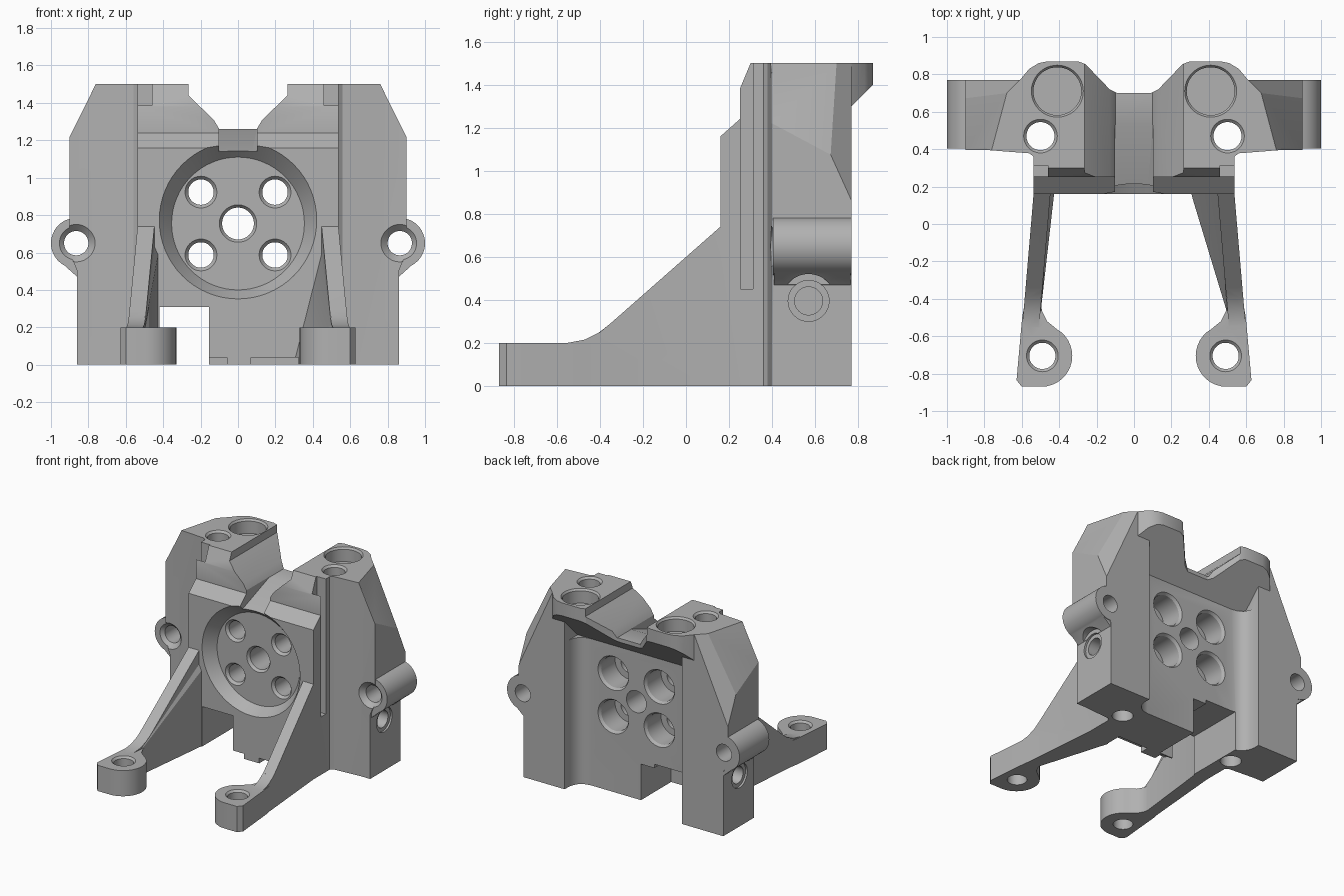
import bpy, bmesh, math
from mathutils import Matrix

cube = bpy.data.objects.get("Cube")
if cube:
    bpy.data.objects.remove(cube, do_unlink=True)

metal = bpy.data.materials.new("plain grey metal")
metal.use_nodes = True
GREY = (0.44, 0.44, 0.44, 1)
metal.diffuse_color = GREY
metal.node_tree.nodes["Principled BSDF"].inputs["Base Color"].default_value = GREY

solids, cutters = [], []


def finish(bm, name, group, mirror=False):
    """Store a closed shape, and its mirrored twin if wanted."""
    bmesh.ops.recalc_face_normals(bm, faces=bm.faces)
    for side in ((1, -1) if mirror else (1,)):
        mesh = bpy.data.meshes.new(name)
        bm.to_mesh(mesh)
        if side < 0:
            mesh.transform(Matrix.Scale(-1, 4, (1, 0, 0)))
            mesh.flip_normals()
        obj = bpy.data.objects.new(name, mesh)
        obj.hide_render = True
        bpy.context.collection.objects.link(obj)
        group.append(obj)
    bm.free()


def place(p, axis, t):
    return {"x": (t, *p), "y": (p[0], t, p[1]), "z": (*p, t)}[axis]


def loft(rings):
    """Skin a row of equal rings and cap both ends."""
    bm = bmesh.new()
    rings = [[bm.verts.new(p) for p in ring] for ring in rings]
    bm.faces.new(rings[0])
    bm.faces.new(rings[-1])
    for low, high in zip(rings, rings[1:]):
        for i in range(len(low)):
            j = (i + 1) % len(low)
            bm.faces.new((low[i], low[j], high[j], high[i]))
    bmesh.ops.recalc_face_normals(bm, faces=bm.faces)
    return bm


def prism(points, axis, a, b):
    """Extrude a 2D outline along an axis from a to b."""
    return loft([[place(p, axis, t) for p in points] for t in (a, b)])


def box(x1, x2, y1, y2, z1, z2):
    return prism([(x1, y1), (x2, y1), (x2, y2), (x1, y2)], "z", z1, z2)


def turned(centre, axis, steps, sides=48):
    """Round shape along an axis from (position, radius) steps."""
    angles = [2 * math.pi * i / sides for i in range(sides)]
    return loft([[place((centre[0] + r * math.cos(a), centre[1] + r * math.sin(a)), axis, t)
                  for a in angles] for t, r in steps])


def slice_off(bm, point, normal):
    """Remove the side the normal points to and cap the cut."""
    cut = bmesh.ops.bisect_plane(bm, geom=bm.verts[:] + bm.edges[:] + bm.faces[:],
                                 plane_co=point, plane_no=normal, clear_outer=True)
    edges = [e for e in cut["geom_cut"] if isinstance(e, bmesh.types.BMEdge)]
    bmesh.ops.contextual_create(bm, geom=edges)


def hull(points):
    bm = bmesh.new()
    for p in points:
        bm.verts.new(p)
    bmesh.ops.convex_hull(bm, input=bm.verts)
    return bm


# Central wall with stepped top
BACK = .61
wall = [(.16, 0), (BACK, 0), (BACK, 1.5), (.30, 1.5), (.25, 1.38), (.25, 1.24), (.16, 1.16)]
finish(prism(wall, "x", -.537, .537), "central_wall", solids)

# Side blocks with two sloping shoulder cuts
SHOULDER = ((.76, .4, 1.5), (.084, .0224, .042))
block = prism([(.505, 0), (.86, 0), (.86, .5), (.9, .6), (.9, 1.22), (.76, 1.5), (.505, 1.5)],
              "y", .395, .77)
slice_off(block, *SHOULDER)
slice_off(block, (.9, .77, .86), (.0486, .0484, .022))
finish(block, "side_block", solids, True)
blend = prism([(.53, .3), (.53, .41), (.79, .41), (.78, .395), (.56, .378), (.537, .36)], "z", 0, 1.5)
slice_off(blend, *SHOULDER)
finish(blend, "block_front_blend", solids, True)
finish(prism([(.53, .59), (.53, .73), (.505, .72), (.495, .68), (.475, .645), (.44, .62),
              (.39, BACK), (.39, .59)], "z", 0, 1.14), "back_corner_fillet", solids, True)

# Overhanging head, undercut at the back
half = [(.09, .70), (.13, .72), (.26, .855), (.30, .87), (.46, .87), (.51, .86), (.56, .83),
        (.61, .77), (.58, .45)]
head = prism(half + [(-x, y) for x, y in reversed(half)], "z", .9, 1.5)
slice_off(head, (0, .87, 1.4), (0, 1, -1))
finish(head, "head", solids)

# Ears with a web running down into the block
EAR = (.865, .65)
finish(turned(EAR, "y", [(.405, .135), (.77, .135)]), "ear", solids, True)
finish(prism([(.80, .47), (.86, .47), (.955, .555), (.865, .66), (.80, .66)], "y", .41, .765),
       "ear_web", solids, True)

# Legs, splayed outwards, and their feet
leg = prism([(.3, 0), (.3, .74), (.16, .74), (-.34, .30), (-.40, .25), (-.47, .215), (-.55, .2),
             (-.7, .2), (-.7, 0)], "x", -.09, 0)
for v in leg.verts:
    v.co.x += .537 + (.16 - v.co.y) * .085
finish(leg, "leg", solids, True)

foot = [(.495 + .165 * math.cos(math.radians(a)), -.705 + .165 * math.sin(math.radians(a)))
        for a in range(120, 271, 10)]
foot += [(.60, -.87), (.628, -.835), (.598, -.5), (.58, -.4), (.505, -.4), (.49, -.47), (.465, -.52)]
finish(prism(foot, "z", 0, .2), "foot", solids, True)

# Inner leg webs, one wider than the other
for side, reach, top in ((1, .30, .03), (-1, .425, .6)):
    web = [(reach, .18, 0), (reach, .18, top), (.47, .18, 0), (.47, .18, .70),
           (.50, -.48, 0), (.50, -.48, .19), (.52, -.48, 0), (.52, -.48, .19)]
    finish(hull([(side * x, y, z) for x, y, z in web]), "leg_web", solids)

# Valley through the top, its floor falling towards the front
valley = [(.265, 1.7), (.265, 1.44), (.13, 1.31), (.10, 1.26)]
finish(prism(valley + [(-x, z) for x, z in reversed(valley)], "y", -.2, 1.2), "valley", cutters)
finish(prism([(.53, 1.26), (.1, 1.10), (.1, 1.4), (.53, 1.4)], "x", -.102, .102),
       "valley_ramp", cutters)

# Dished round recess, set slightly higher at its mouth
MID = .755
recess = turned((0, MID), "y", [(.10, .465), (.25, .355)], 64)
for v in recess.verts:
    if v.co.y < .2:
        v.co.z += .03
finish(recess, "recess", cutters)

# Five stepped bores through the wall
finish(turned((0, MID), "y", [(.2, .10), (.25, .10), (.27, .085), (.8, .085)]),
       "centre_bore", cutters)
for z in (MID - .168, MID + .168):
    finish(turned((.198, z), "y", [(.2, .085), (.25, .085), (.27, .068), (.42, .068), (.42, .118),
                                   (.59, .118), (.63, .145)]), "bolt_bore", cutters, True)

# Notch under the wall and steps along its front toe
finish(box(-.42, -.155, .0, .9, -.1, .31), "notch", cutters)
finish(box(-.17, -.04, .24, .9, -.1, .28), "notch_back", cutters)
finish(box(-.17, -.06, .1, .23, -.1, .04), "toe_step", cutters)
finish(box(.07, .33, .1, .23, -.1, .04), "toe_step", cutters)

# Vertical side grooves, open at the front above the step
finish(box(.46, .6, .253, .312, .45, 1.7), "side_groove", cutters, True)

# Bores in head, blocks, ears and feet
for name, centre, axis, steps in (
        ("head_pocket", (.41, .71), "z", [(1.39, .128), (1.485, .128), (1.515, .15)]),
        ("block_bore", (.5, .47), "z", [(-.1, .075), (1.485, .075), (1.515, .105)]),
        ("ear_bore", EAR, "y", [(.38, .115), (.43, .065), (.9, .065)]),
        ("side_bore", (.57, .395), "x", [(.7, .065), (.845, .065), (.845, .095), (.862, .095),
                                         (.862, .125), (1.1, .125)]),
        ("foot_bore", (.49, -.705), "z", [(-.1, .07), (.185, .07), (.215, .1)])):
    finish(turned(centre, axis, steps), name, cutters, True)

# Fuse the solids, then cut everything away
body = solids[0]
body.name = "bracket_body"
body.hide_render = False
bpy.context.view_layer.objects.active = body
for operation, group in (("UNION", solids[1:]), ("DIFFERENCE", cutters)):
    for tool in group:
        mod = body.modifiers.new(tool.name, "BOOLEAN")
        mod.operation = operation
        mod.solver = "EXACT"
        mod.object = tool
        bpy.ops.object.modifier_apply(modifier=mod.name)
        bpy.data.objects.remove(tool, do_unlink=True)

body.data.materials.clear()
body.data.materials.append(metal)
for face in body.data.polygons:
    face.material_index = 0
for other in bpy.context.selected_objects:
    other.select_set(False)
body.select_set(True)
bpy.ops.object.shade_smooth_by_angle(angle=math.radians(25))
